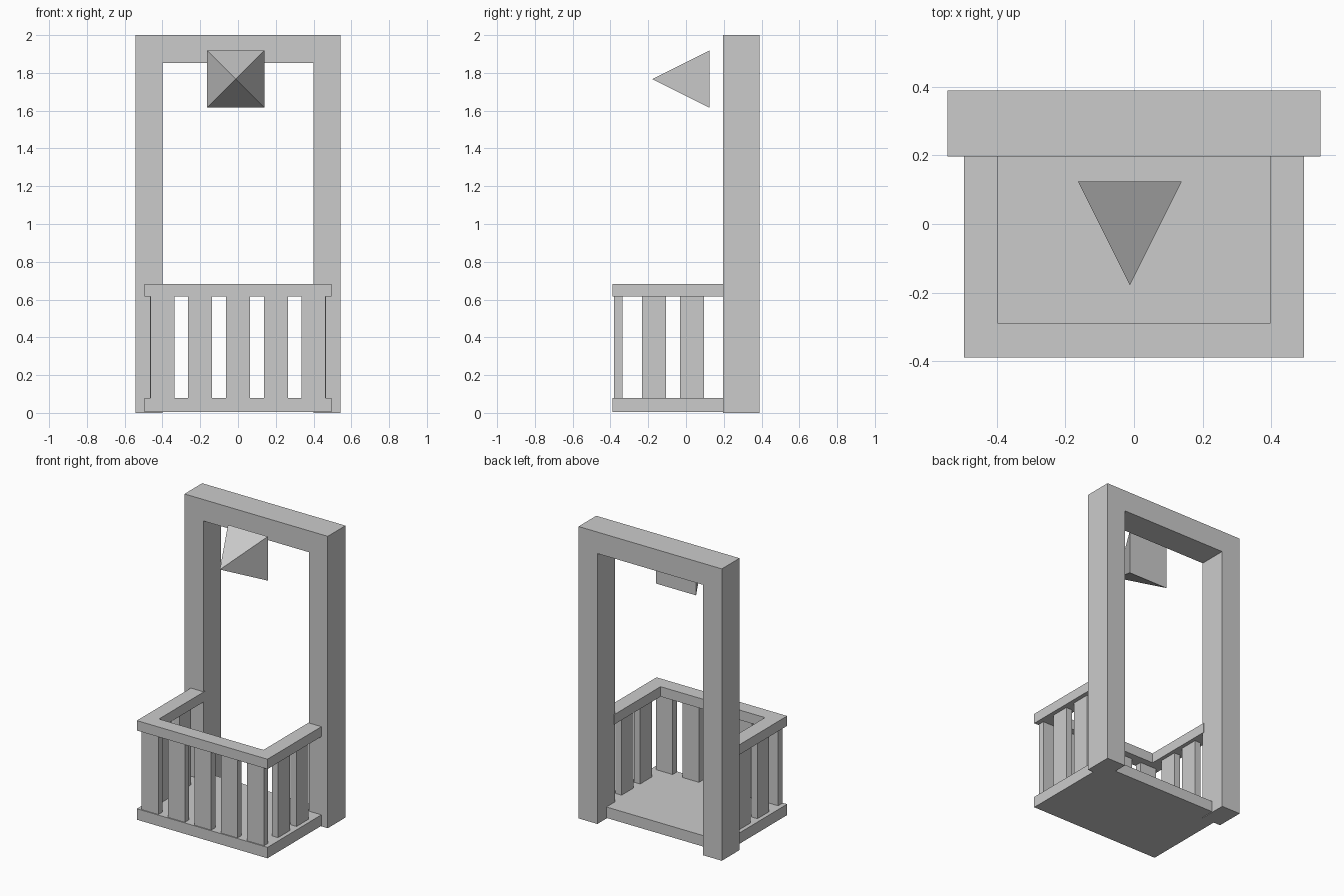
import bpy, bmesh
from mathutils import Matrix

if "Cube" in bpy.data.objects:
    bpy.data.objects.remove(bpy.data.objects["Cube"])


def finish(name, bm):
    bmesh.ops.recalc_face_normals(bm, faces=bm.faces)
    mesh = bpy.data.meshes.new(name)
    bm.to_mesh(mesh)
    bm.free()
    obj = bpy.data.objects.new(name, mesh)
    bpy.context.collection.objects.link(obj)
    return obj


def box(name, x, y, z):
    """Box given by its (min, max) range on each axis."""
    bm = bmesh.new()
    bmesh.ops.create_cube(bm, size=1)
    for v in bm.verts:
        v.co = [r[0] if c < 0 else r[1] for r, c in zip((x, y, z), v.co)]
    return finish(name, bm)


def extrude(name, outline, direction):
    """Solid made by pushing a flat outline along a direction."""
    bm = bmesh.new()
    face = bm.faces.new([bm.verts.new(p) for p in outline])
    out = bmesh.ops.extrude_face_region(bm, geom=[face], use_keep_orig=True)
    verts = [g for g in out["geom"] if isinstance(g, bmesh.types.BMVert)]
    bmesh.ops.translate(bm, verts=verts, vec=direction)
    return finish(name, bm)


# Door frame: an upside-down U
frame = [(-0.543, 0), (-0.4, 0), (-0.4, 1.853), (0.4, 1.853),
         (0.4, 0), (0.543, 0), (0.543, 2), (-0.543, 2)]
extrude("door_frame", [(x, 0.196, z) for x, z in frame], (0, 0.192, 0))

# Balcony floor
box("floor", (-0.495, 0.495), (-0.388, 0.29), (0.004, 0.079))

# Handrail: U seen from above, its ends buried in the frame
rail = [(-0.495, -0.388), (0.495, -0.388), (0.495, 0.29), (0.396, 0.29),
        (0.396, -0.29), (-0.396, -0.29), (-0.396, 0.29), (-0.495, 0.29)]
# keep the ends inside the door posts
rail = [(x, min(y, 0.21)) for x, y in rail]
extrude("handrail", [(x, y, 0.615) for x, y in rail], (0, 0, 0.068))

# Balusters: wide flat boards
HALF, Z = 0.0635, (0.07, 0.625)
for i in range(-2, 3):
    box("front_baluster", (i * 0.2 - HALF, i * 0.2 + HALF), (-0.381, -0.336), Z)
for y in (-0.17, 0.031):
    for xs in ((-0.467, -0.422), (0.422, 0.467)):
        box("side_baluster", xs, (y - HALF, y + HALF), Z)

# Floating pyramid pointing forward
R = 0.151
bm = bmesh.new()
base = [bm.verts.new((-0.012 + sx * R, 0.124, 1.767 + sz * R))
        for sx, sz in ((-1, -1), (1, -1), (1, 1), (-1, 1))]
tip = bm.verts.new((-0.012, -0.179, 1.767))
bm.faces.new(base)
for i in range(4):
    bm.faces.new((base[i], base[(i + 1) % 4], tip))
finish("lamp_pyramid", bm)
